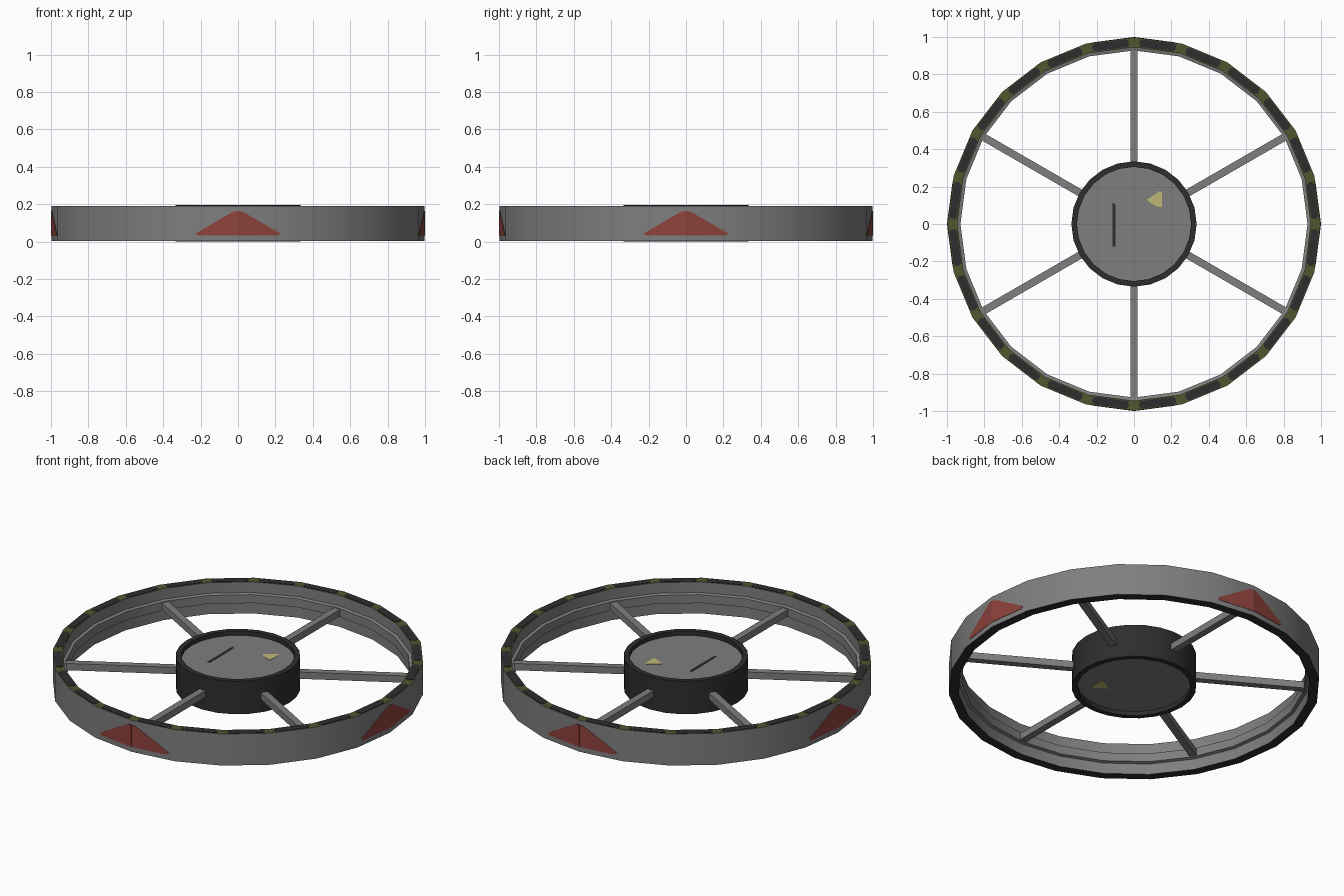
import bpy, bmesh, math
from mathutils import Vector, Matrix

if "Cube" in bpy.data.objects:
    bpy.data.objects.remove(bpy.data.objects["Cube"])


def material(name, rgb):
    m = bpy.data.materials.new(name)
    m.diffuse_color = (*rgb, 1)
    m.use_nodes = True
    m.node_tree.nodes["Principled BSDF"].inputs["Base Color"].default_value = m.diffuse_color
    return m


GREY = material("mid grey", (0.21, 0.21, 0.21))
DARK = material("dark rubber", (0.027, 0.027, 0.027))
OLIVE = material("olive", (0.085, 0.09, 0.03))
YELLOW = material("pale yellow", (0.52, 0.48, 0.18))
RED = material("dull red", (0.27, 0.055, 0.045))
N = 24


def finish(name, bm, mats, smooth=False):
    bmesh.ops.recalc_face_normals(bm, faces=bm.faces)
    me = bpy.data.meshes.new(name)
    bm.to_mesh(me)
    bm.free()
    ob = bpy.data.objects.new(name, me)
    bpy.context.collection.objects.link(ob)
    for m in mats:
        me.materials.append(m)
    if smooth:
        bpy.ops.object.select_all(action='DESELECT')
        ob.select_set(True)
        bpy.context.view_layer.objects.active = ob
        bpy.ops.object.shade_smooth_by_angle(angle=math.radians(35))
    return ob


def lathe(name, profile, mats, closed):
    """Revolve (radius, z, material of the band that follows)."""
    bm = bmesh.new()
    rings = [[bm.verts.new((r * math.cos(2 * math.pi * k / N),
                            r * math.sin(2 * math.pi * k / N), z))
              for k in range(N)] for r, z, _ in profile]
    count = len(profile) if closed else len(profile) - 1
    for i in range(count):
        a, b = rings[i], rings[(i + 1) % len(rings)]
        for k in range(N):
            j = (k + 1) % N
            bm.faces.new((a[k], a[j], b[j], b[k])).material_index = profile[i][2]
    if not closed:  # cap both ends with discs
        for ring, mi in ((rings[0], profile[0][2]), (rings[-1], profile[-1][2])):
            bm.faces.new(ring).material_index = mi
        rings[0][0].index = 0
    return finish(name, bm, mats, True)


def add_plate(bm, pts, mat, thick):
    """Thin prism: 2D outline placed by a matrix, extruded along its local z."""
    lo = [bm.verts.new(mat @ Vector((x, y, -thick))) for x, y in pts]
    hi = [bm.verts.new(mat @ Vector((x, y, thick))) for x, y in pts]
    bm.faces.new(lo[::-1])
    bm.faces.new(hi)
    for i in range(len(pts)):
        j = (i + 1) % len(pts)
        bm.faces.new((lo[i], lo[j], hi[j], hi[i]))


# Outer rim with an inner ledge; olive top, dark underside
R = 0.998
lathe("outer_rim", [(R, 0.003, 0), (R, 0.19, 2), (0.945, 0.19, 0),
                    (0.945, 0.127, 0), (0.928, 0.122, 0), (0.928, 0.072, 0),
                    (0.945, 0.067, 0), (0.945, 0.003, 1)],
      (GREY, DARK, OLIVE), True)

# Hub: dark drum with recessed grey discs on both sides
hub = lathe("hub", [(0.305, 0.025, 1), (0.305, 0.0251, 1), (0.305, 0, 1), (0.335, 0, 1),
                    (0.335, 0.195, 1), (0.305, 0.195, 1), (0.305, 0.17, 1)],
            (GREY, DARK), False)
for p in hub.data.polygons:
    if len(p.vertices) == N:
        p.material_index = 0

# Dark tread pads on the rim top, one for each segment
bm = bmesh.new()
a, b, c, d = 0.099, 0.021, 0.012, 0.012
pad = [(b, -a + c), (b, a - c), (b - d, a), (d - b, a),
       (-b, a - c), (-b, -a + c), (d - b, -a), (b - d, -a)]
for k in range(N):
    turn = Matrix.Rotation(2 * math.pi * (k + 0.5) / N, 4, 'Z')
    add_plate(bm, pad, turn @ Matrix.Translation((0.9635, 0, 0.19)), 0.002)
finish("tread_pads", bm, [DARK])

# Six square spokes
bm = bmesh.new()
for k in range(6):
    m = Matrix.Rotation(math.radians(30 + 60 * k), 4, 'Z') @ \
        Matrix.Translation((0.63, 0, 0.097)) @ Matrix.Diagonal((0.62, 0.04, 0.04, 1))
    bmesh.ops.create_cube(bm, size=1, matrix=m)
finish("spokes", bm, [GREY])

# Red triangles on four sides, each bent over two rim facets
bm = bmesh.new()
half = math.pi / N
apothem, side = R * math.cos(half), R * math.sin(half)
for q in range(4):
    for s in (-1, 1):
        m = Matrix.Rotation(q * math.pi / 2 + s * half, 4, 'Z') @ \
            Matrix.Translation((apothem, 0, 0)) @ \
            Matrix(((0, 0, 1, 0), (1, 0, 0, 0), (0, 1, 0, 0), (0, 0, 0, 1)))
        pts = [(-s * side, 0.165), (-s * side, 0.032), (-s * side + s * 0.215, 0.032),
               (-s * side + s * 0.23, 0.043), (-s * side + s * 0.03, 0.158)]
        add_plate(bm, pts, m, 0.002)
finish("warning_triangles", bm, [RED])

# Painted marks on both hub discs
mark = [(0.07, 0.13), (0.085, 0.115), (0.12, 0.095), (0.15, 0.088), (0.15, 0.17), (0.138, 0.176)]
slot = [(-0.116, -0.12), (-0.1, -0.12), (-0.1, 0.105), (-0.116, 0.115)]
places = (Matrix.Translation((0, 0, 0.17)),
          Matrix.Translation((0, 0, 0.025)) @ Matrix.Rotation(math.pi, 4, 'X'))
for i, place in enumerate(places):
    bm = bmesh.new()
    add_plate(bm, mark, place, 0.0015)
    finish(("top", "bottom")[i] + "_yellow_mark", bm, [YELLOW])
bm = bmesh.new()
add_plate(bm, slot, places[0], 0.0015)
finish("top_dark_slot", bm, [DARK])
